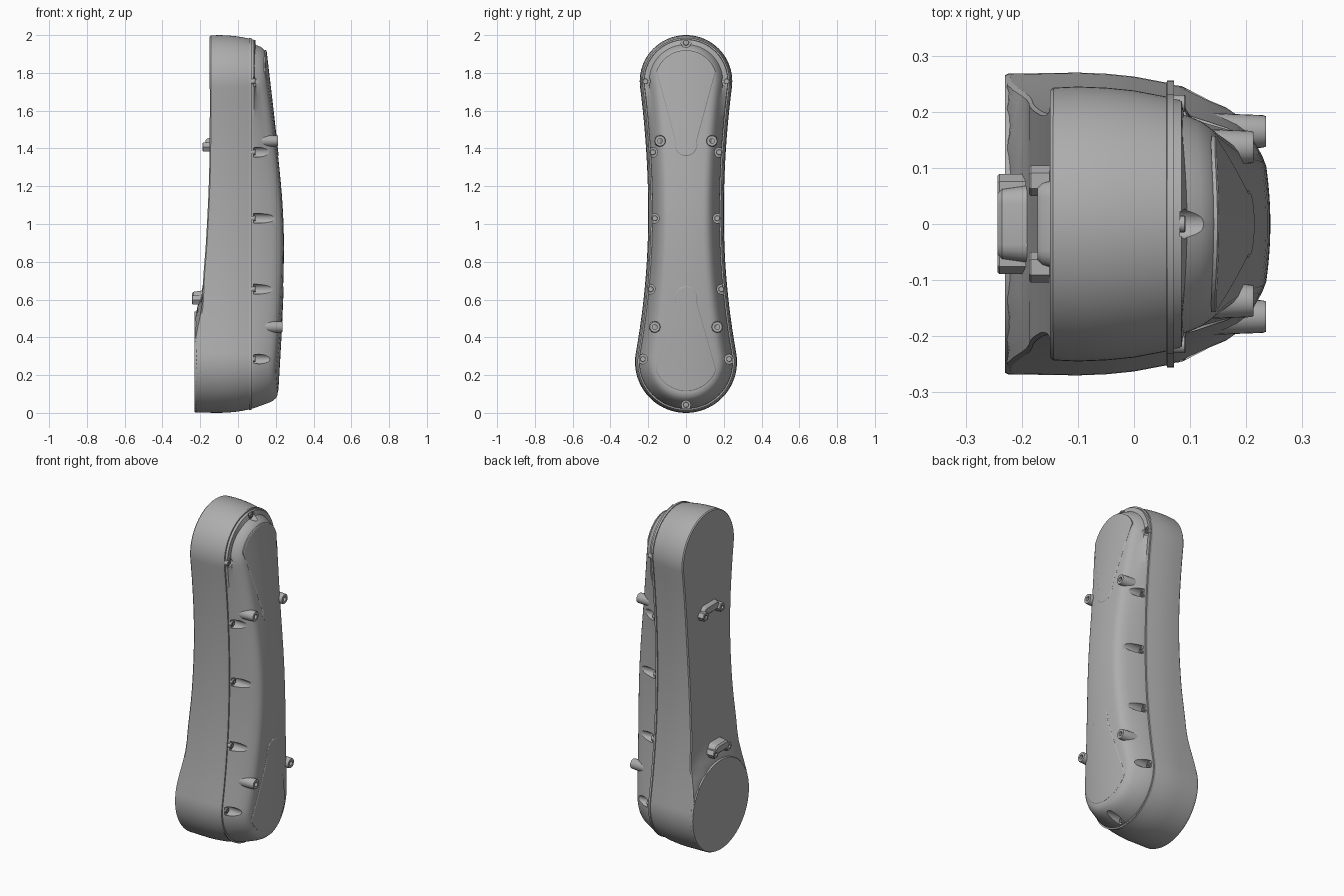
import bpy, bmesh, math
from mathutils import Vector

if "Cube" in bpy.data.objects:
    bpy.data.objects.remove(bpy.data.objects["Cube"])

grey = bpy.data.materials.new("satin_grey")
grey.diffuse_color = (0.42, 0.42, 0.42, 1)
grey.use_nodes = True
grey.node_tree.nodes["Principled BSDF"].inputs["Base Color"].default_value = grey.diffuse_color


def finish(bm, name):
    bmesh.ops.remove_doubles(bm, verts=bm.verts, dist=1e-5)
    bmesh.ops.recalc_face_normals(bm, faces=bm.faces)
    me = bpy.data.meshes.new(name)
    bm.to_mesh(me)
    bm.free()
    me.materials.append(grey)
    ob = bpy.data.objects.new(name, me)
    bpy.context.collection.objects.link(ob)
    return ob


def smooth(ob, angle=28):
    bpy.ops.object.select_all(action='DESELECT')
    ob.select_set(True)
    bpy.context.view_layer.objects.active = ob
    bpy.ops.object.shade_smooth_by_angle(angle=math.radians(angle))


def arc(cz, r, a0, a1, n):
    """Points (y, z) on an arc, angles measured up from +y."""
    return [(r * math.cos(a0 + (a1 - a0) * i / n), cz + r * math.sin(a0 + (a1 - a0) * i / n))
            for i in range(n + 1)]


def inset(half, off):
    """Move a half outline (top to bottom) along its outward normal."""
    out, n = [], len(half)
    for i, (y, z) in enumerate(half):
        if i in (0, n - 1):
            out.append((0.0, z + (off if i == 0 else -off)))
            continue
        dy, dz = half[i + 1][0] - half[i - 1][0], half[i + 1][1] - half[i - 1][1]
        l = math.hypot(dy, dz)
        out.append((y - dz / l * off, z + dy / l * off))
    return out


def loft(name, half, rings, cols=20):
    """Symmetric outline swept through rings of (offset, x function), capped by strips."""
    bm = bmesh.new()
    loops, n = [], len(half)
    for off, fx in rings:
        pts = inset(half, off)
        pts = pts + [(-y, z) for y, z in reversed(pts[1:-1])]
        loops.append([bm.verts.new((fx(y, z), y, z)) for y, z in pts])
    m = len(loops[0])
    for a, b in zip(loops, loops[1:]):
        for i in range(m):
            bm.faces.new((a[i], a[(i + 1) % m], b[(i + 1) % m], b[i]))
    for off, fx in (rings[0], rings[-1]):
        rows = []
        for y, z in inset(half, off):
            ys = [y * (1 - 2 * c / cols) for c in range(cols + 1)]
            rows.append([bm.verts.new((fx(v, z), v, z)) for v in ys])
        for a, b in zip(rows, rows[1:]):
            for c in range(cols):
                bm.faces.new((a[c], a[c + 1], b[c + 1], b[c]))
    return finish(bm, name)


def lathe(name, spots, profile, segs=24):
    """Turned parts along x: profile of (x, radius), one copy per (y, z, dx)."""
    bm = bmesh.new()
    for cy, cz, dx in spots:
        loops = [[bm.verts.new((x + dx, cy + r * math.cos(2 * math.pi * k / segs),
                                cz + r * math.sin(2 * math.pi * k / segs)))
                  for k in range(segs)] for x, r in profile]
        for a, b in zip(loops, loops[1:]):
            for k in range(segs):
                bm.faces.new((a[k], a[(k + 1) % segs], b[(k + 1) % segs], b[k]))
        bm.faces.new(loops[0])
        bm.faces.new(loops[-1])
    return finish(bm, name)


def curve_fn(pts):
    """Smooth interpolation through (z, x) points."""
    def f(z):
        z = min(max(z, pts[0][0]), pts[-1][0])
        k = max(i for i in range(len(pts) - 1) if pts[i][0] <= z)

        def slope(i):
            a, b = pts[max(i - 1, 0)], pts[min(i + 1, len(pts) - 1)]
            return (b[1] - a[1]) / (b[0] - a[0])
        (z0, x0), (z1, x1) = pts[k], pts[k + 1]
        h = z1 - z0
        t = (z - z0) / h
        return ((2*t**3 - 3*t*t + 1) * x0 + (t**3 - 2*t*t + t) * h * slope(k)
                + (3*t*t - 2*t**3) * x1 + (t**3 - t*t) * h * slope(k + 1))
    return f


# main outline: large round ends joined by a shallow waist
WAIST, WW = 1.05, 0.20
top = arc(1.755, 0.245, math.pi / 2, -0.127, 24)
bottom = arc(0.27, 0.27, 0.18, -math.pi / 2, 24)


def side(end, t):
    return WW + (end[0] - WW) * t * t, WAIST + (end[1] - WAIST) * t


outline = (top + [side(top[-1], 1 - i / 12) for i in range(1, 12)]
           + [side(bottom[0], i / 12) for i in range(12)] + bottom)

back_z = curve_fn([(0, -0.19), (0.65, -0.187), (0.9, -0.17), (1.2, -0.155), (1.45, -0.15), (2, -0.15)])
front_z = curve_fn([(0, 0.205), (0.1, 0.21), (0.5, 0.232), (0.85, 0.243), (1.1, 0.236),
                    (1.4, 0.208), (1.93, 0.147), (2, 0.138)])


def back(y, z):
    d = math.hypot(y, z - 0.27) - 0.27
    return back_z(z) - 0.037 * min(1, max(0, 1 - d / 0.14)) ** 2


def front(y, z):
    return front_z(z) - 0.7 * y * y


def shift(f, d):
    return lambda y, z: f(y, z) + d


def flat(x):
    return lambda y, z: x


# rear housing with a narrow seam lip
smooth(loft("rear_housing", outline, [
    (-0.007, back), (-0.002, shift(back, 0.006)), (0.0, flat(-0.10)), (-0.002, flat(-0.05)),
    (-0.007, flat(0.0)), (-0.018, flat(0.058)), (-0.014, flat(0.059)), (-0.014, flat(0.071)),
    (-0.03, flat(0.071))], 28))

# round joint face at the lower rear
smooth(lathe("joint_disc", [(0, 0.27, 0)], [(-0.23, 0.265), (-0.224, 0.268), (-0.15, 0.268)], 72))

# front cover
cover = loft("front_cover", outline, [
    (-0.022, flat(0.068)), (-0.024, flat(0.085)), (-0.050, shift(front, -0.050)),
    (-0.062, shift(front, -0.026)), (-0.076, shift(front, -0.010)), (-0.088, shift(front, -0.003)),
    (-0.102, front)])

# screw pockets scooped out of the cover flank
screws = [(0, 1.96, 0), (0, 0.043, 0)]
for y, z in [(0.215, 1.755), (0.175, 1.38), (0.165, 1.03), (0.187, 0.655), (0.228, 0.285)]:
    screws += [(y, z, 0), (-y, z, 0)]
cutter = lathe("pocket_cutter", screws, [(0.082, 0.027), (0.30, 0.018)])
mod = cover.modifiers.new("pockets", 'BOOLEAN')
mod.object = cutter
mod.solver = 'EXACT'
bpy.context.view_layer.objects.active = cover
bpy.ops.object.modifier_apply(modifier=mod.name)
bpy.data.objects.remove(cutter)
smooth(cover)
smooth(lathe("cover_screws", screws, [(0.07, 0.015), (0.09, 0.015), (0.092, 0.013),
                                      (0.092, 0.007), (0.086, 0.007)], 16))


# teardrop panels on the cover
def teardrop(cz, r, tz, tr):
    a = math.asin((r - tr) / abs(cz - tz))
    if cz > tz:
        big, tip = arc(cz, r, math.pi / 2, a, 20), arc(tz, tr, a, -math.pi / 2, 10)
    else:
        tip, big = arc(tz, tr, math.pi / 2, -a, 10), arc(cz, r, -a, -math.pi / 2, 20)
        big, tip = tip, big
    p, q = big[-1], tip[0]
    mid = [(p[0] + (q[0] - p[0]) * i / 8, p[1] + (q[1] - p[1]) * i / 8) for i in range(1, 8)]
    return big + mid + tip


for name, shape in (("upper_panel", teardrop(1.755, 0.165, 1.42, 0.06)),
                    ("lower_panel", teardrop(0.285, 0.17, 0.61, 0.06))):
    smooth(loft(name, shape, [(0, shift(front, -0.006)), (0, shift(front, 0.0005)),
                              (-0.004, shift(front, 0.003))], 16))

# hollow mounting pegs on the cover
pegs = [(s * y, z, dx) for s in (1, -1) for y, z, dx in ((0.137, 1.44, 0), (0.165, 0.455, 0.022))]
smooth(lathe("mounting_pegs", pegs, [(0.08, 0.034), (0.208, 0.029), (0.213, 0.027),
                                     (0.213, 0.013), (0.185, 0.013)]))

# rear cable clamps: a rounded bar with a hex bolt at each end
for label, z, x0, x1, hy in (("upper", 1.425, -0.14, -0.172, 0.062), ("lower", 0.615, -0.18, -0.243, 0.052)):
    n = 8
    h = 0.026
    bar = bmesh.new()
    ends = []
    for x, r in ((x0, h + 0.008), (x1 + 0.008, h), (x1, h - 0.008)):
        loop = []
        for sgn in (1, -1):
            for k in range(n + 1):
                a = -math.pi / 2 + math.pi * k / n
                loop.append(bar.verts.new((x, sgn * (hy + r * math.cos(a)) - sgn * 0.015,
                                           z + sgn * r * math.sin(a))))
        ends.append(loop)
    for a, b in zip(ends, ends[1:]):
        for i in range(len(a)):
            j = (i + 1) % len(a)
            bar.faces.new((a[i], a[j], b[j], b[i]))
    bar.faces.new(ends[0])
    bar.faces.new(ends[-1])
    smooth(finish(bar, label + "_clamp_bar"))
    by = 0.077 if label == "upper" else 0.062
    tip = -0.187 if label == "upper" else -0.243
    lathe(label + "_clamp_bolts", [(by, z - 0.018, 0), (-by, z - 0.018, 0)],
          [(x0, 0.027), (tip + 0.003, 0.027), (tip, 0.024), (tip, 0.012), (tip + 0.012, 0.012)], 6)
